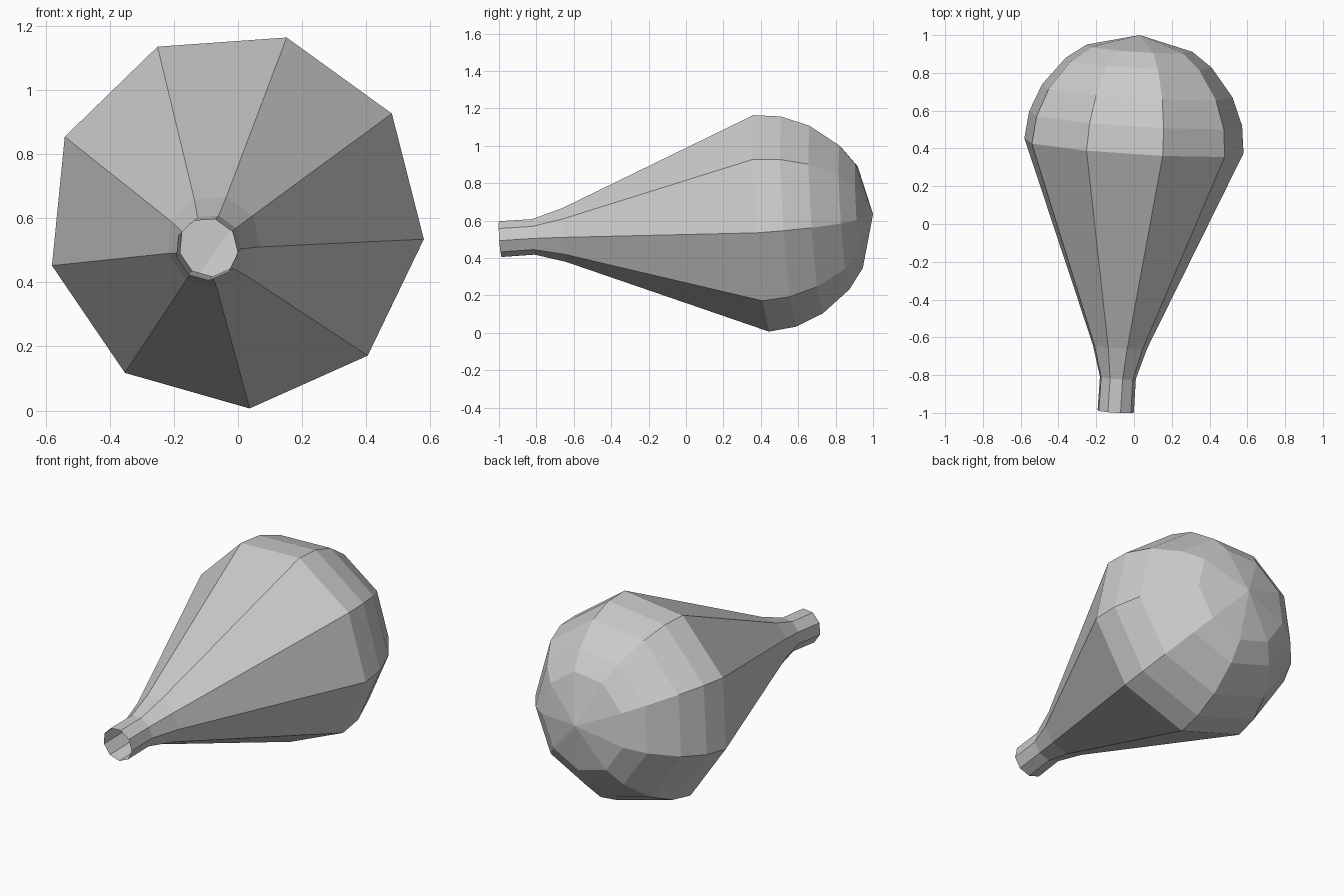
import bpy, bmesh
from math import cos, sin, radians, tau
from mathutils import Vector

if "Cube" in bpy.data.objects:
    bpy.data.objects.remove(bpy.data.objects["Cube"])

SIDES = 9
PHASE = radians(74.3)

# Tilted axis, from the centre of the open neck to the tip of the dome
neck = Vector((-0.098, -0.993, 0.503))
tip = Vector((0.03, 1.0, 0.635))
axis = (tip - neck).normalized()
u = (Vector((1, 0, 0)) - axis * axis.x).normalized()
w = u.cross(axis)
if w.z < 0:
    w = -w

# Profile: (y of ring centre, radius)
profile = [(-0.993, 0.098), (-0.815, 0.097), (-0.65, 0.147), (0.408, 0.592),
           (0.553, 0.575), (0.70, 0.514), (0.85, 0.394), (0.928, 0.285)]

bm = bmesh.new()
rings = []
for y, r in profile:
    c = neck + axis * ((y - neck.y) / axis.y)
    rings.append([bm.verts.new(c + u * (r * cos(PHASE + tau * i / SIDES))
                               + w * (r * sin(PHASE + tau * i / SIDES)))
                  for i in range(SIDES)])

# Side walls; the neck stays open
for a, b in zip(rings, rings[1:]):
    for i in range(SIDES):
        j = (i + 1) % SIDES
        bm.faces.new((a[i], a[j], b[j], b[i]))

# Dome fan to the tip
top = bm.verts.new(tip)
for i in range(SIDES):
    bm.faces.new((rings[-1][i], rings[-1][(i + 1) % SIDES], top))

# Make the faces point away from the axis
bm.normal_update()
f = bm.faces[:][0]
c = f.calc_center_median() - neck
if f.normal.dot(c - axis * c.dot(axis)) < 0:
    bmesh.ops.reverse_faces(bm, faces=bm.faces[:])

mesh = bpy.data.meshes.new("bulb_body")
bm.to_mesh(mesh)
bm.free()
bpy.context.collection.objects.link(bpy.data.objects.new("bulb_body", mesh))
